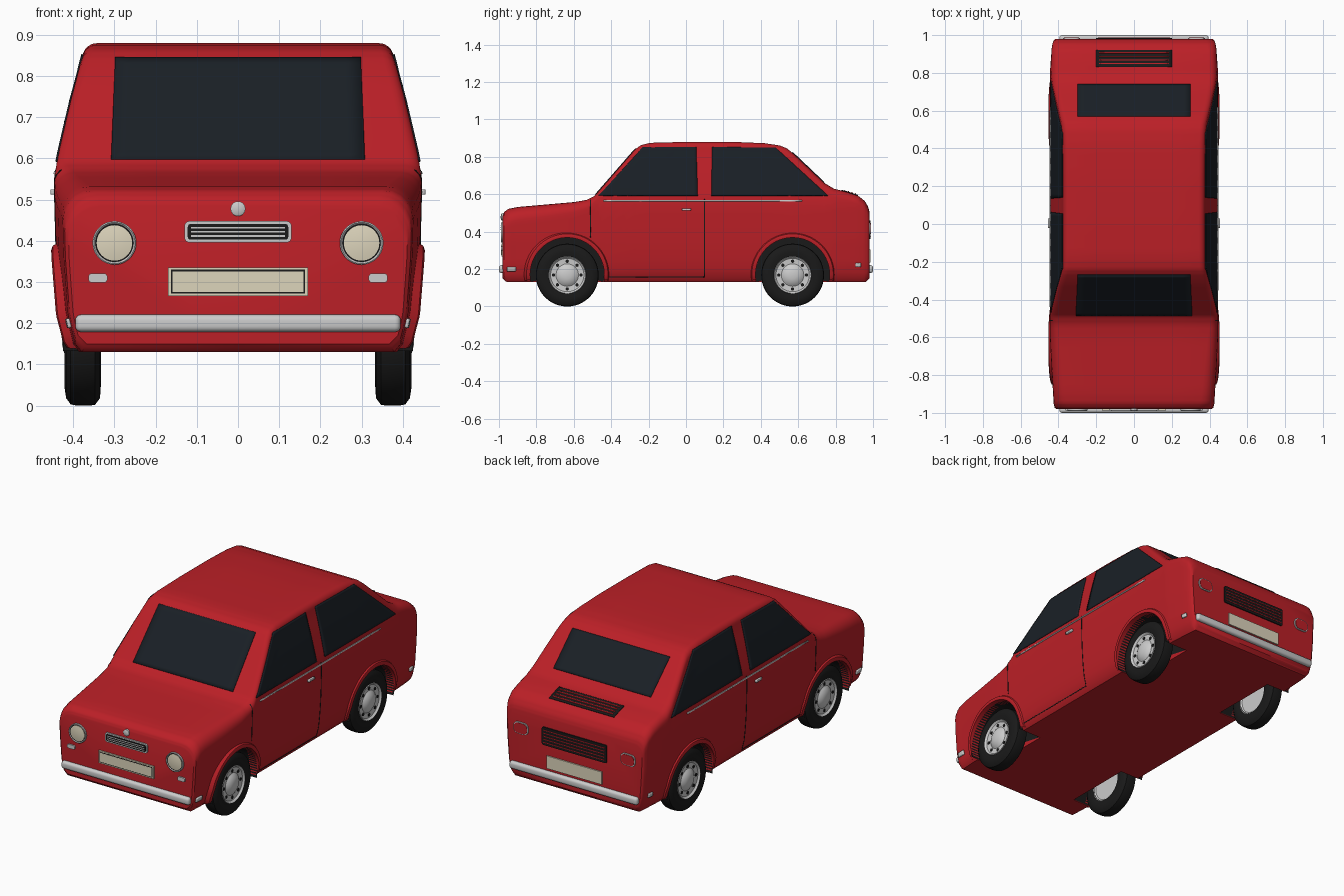
import bpy, bmesh, math
from mathutils import Vector
from mathutils.bvhtree import BVHTree

if "Cube" in bpy.data.objects:
    bpy.data.objects.remove(bpy.data.objects["Cube"])


def material(name, r, g, b):
    m = bpy.data.materials.new(name)
    m.diffuse_color = (r, g, b, 1)
    m.use_nodes = True
    m.node_tree.nodes["Principled BSDF"].inputs["Base Color"].default_value = m.diffuse_color
    return m


RED = material("red_paint", .5, .014, .02)
GLASS = material("dark_glass", .01, .014, .019)
BLACK = material("rubber", .01, .01, .01)
CHROME = material("chrome", .55, .55, .57)
CREAM = material("cream", .72, .66, .5)


def finish(name, bm, mat, angle=35, recalc=True):
    if recalc:
        bmesh.ops.recalc_face_normals(bm, faces=bm.faces)
    me = bpy.data.meshes.new(name)
    bm.to_mesh(me)
    bm.free()
    ob = bpy.data.objects.new(name, me)
    bpy.context.collection.objects.link(ob)
    me.materials.append(mat)
    smooth(ob, angle)
    return ob


def smooth(ob, angle):
    bpy.ops.object.select_all(action='DESELECT')
    ob.select_set(True)
    bpy.context.view_layer.objects.active = ob
    bpy.ops.object.shade_smooth_by_angle(angle=math.radians(angle))


def interp(table, x):
    for a, b in zip(table, table[1:]):
        if x <= b[0]:
            t = max(0, (x - a[0]) / (b[0] - a[0]))
            return a[1] + (b[1] - a[1]) * t
    return table[-1][1]


# Half width of the body against height
WIDTH = [(.13, .395), (.15, .412), (.22, .43), (.36, .441), (.55, .446), (.59, .44),
         (.75, .403), (.85, .376), (.88, .368)]
# Body stations: y, top height, corner radius, width scale
KEYS = [(-.98, .485, .08, .93), (-.972, .505, .08, .95), (-.95, .522, .075, .96),
        (-.9, .532, .07, .965), (-.75, .545, .065, .985), (-.6, .558, .055, 1), (-.53, .57, .045, 1),
        (-.49, .59, .035, 1), (-.46, .624, .035, 1), (-.27, .842, .035, 1), (-.24, .863, .035, 1),
        (-.19, .875, .035, 1), (0, .88, .035, 1), (.25, .88, .035, 1), (.42, .873, .035, 1),
        (.5, .861, .035, 1), (.54, .845, .035, 1), (.58, .812, .035, 1), (.74, .66, .04, 1),
        (.79, .63, .045, 1), (.86, .612, .045, .99), (.92, .592, .045, .98), (.955, .565, .045, .97),
        (.973, .535, .045, .955), (.98, .51, .045, .935)]


def section(y, h, r, s):
    b = .13 + max(0, abs(y) - .96)
    pts = [(0, b), (.395 * s, b)]
    for i in range(13):
        z = b + .02 + (h - r - b - .02) * i / 12
        pts.append((interp(WIDTH, z) * s, z))
    w = pts[-1][0]
    for i in range(1, 6):
        a = math.pi / 2 * i / 5
        pts.append((w - r * (1 - math.cos(a)), h - r + r * math.sin(a)))
    pts += [(.2, h), (0, h)]
    return [(x, y, z) for x, z in pts] + [(-x, y, z) for x, z in pts[-2:0:-1]]


# Body shell lofted along its length
bm = bmesh.new()
rings = []
for a, b in zip(KEYS, KEYS[1:]):
    for k in range(3):
        rings.append(section(*[p + (q - p) * k / 3 for p, q in zip(a, b)]))
rings.append(section(*KEYS[-1]))
rings = [[bm.verts.new(p) for p in ring] for ring in rings]
for a, b in zip(rings, rings[1:]):
    for i in range(len(a)):
        j = (i + 1) % len(a)
        bm.faces.new((a[i], a[j], b[j], b[i]))
bm.faces.new(rings[0])
bm.faces.new(rings[-1])
bmesh.ops.recalc_face_normals(bm, faces=bm.faces)
bm.normal_update()
SURFACE = BVHTree.FromBMesh(bm, epsilon=1e-5)
body = finish("body_shell", bm, RED)


def project(origin, ray):
    """Nearest body point along a ray, nudged when it slips between faces."""
    for k in range(5):
        nudge = Vector((.00013, .00017, .00011)) * k
        hit, nor, _, _ = SURFACE.ray_cast(Vector(origin) + nudge, Vector(ray))
        if hit and nor.dot(Vector(ray)) < 0:
            return hit, nor
    return SURFACE.find_nearest(Vector(origin))[:2]


def patch(name, quad, axis, mat, side=1, t=.004, n=16):
    """Panel laid on the body by projecting a quad along an axis."""
    bm = bmesh.new()
    a, b, c, d = [Vector(p) for p in quad]
    ray = {'x': (-side, 0, 0), 'y': (0, -side, 0), 'z': (0, 0, -1)}[axis]
    grid = []
    for i in range(n + 1):
        row = []
        for j in range(n + 1):
            u, v = a.lerp(b, i / n).lerp(d.lerp(c, i / n), j / n)
            hit, nor = project({'x': (2 * side, u, v), 'y': (u, 2 * side, v), 'z': (u, v, 2)}[axis], ray)
            row.append(bm.verts.new(hit + nor * t))
        grid.append(row)
    for i in range(n):
        for j in range(n):
            f = bm.faces.new((grid[i][j], grid[i + 1][j], grid[i + 1][j + 1], grid[i][j + 1]))
            f.normal_update()
            if f.normal.dot(Vector(ray)) > 0:
                f.normal_flip()
    ob = finish(name, bm, mat, recalc=False)
    mod = ob.modifiers.new("thickness", 'SOLIDIFY')
    mod.thickness, mod.offset = t + .002, -1
    return ob


def rect(u0, u1, v0, v1):
    return [(u0, v0), (u1, v0), (u1, v1), (u0, v1)]


def pad(name, loc, size, mat, r=0, axis=None):
    """Box with rounded edges, either all of them or those along one axis."""
    bm = bmesh.new()
    bmesh.ops.create_cube(bm, size=1)
    bmesh.ops.scale(bm, vec=size, verts=bm.verts)
    bmesh.ops.translate(bm, vec=loc, verts=bm.verts)
    edges = [e for e in bm.edges if axis is None
             or abs((e.verts[0].co - e.verts[1].co).normalized()[axis]) > .9]
    if r:
        bmesh.ops.bevel(bm, geom=edges, offset=r, segments=4, profile=.5, affect='EDGES')
    return finish(name, bm, mat)


def lathe(name, profile, centre, mat, axis='x', side=1, a0=0, a1=360, n=48, taper=False):
    """Spin (offset, radius) points about the x or y axis."""
    bm = bmesh.new()
    rows = []
    for k in range(n + 1):
        t = math.radians(a0 + (a1 - a0) * k / n)
        row = []
        for o, r in profile:
            c, s = r * math.cos(t), r * math.sin(t)
            f = interp(WIDTH, centre[2] + s) / .441 if taper else 1
            p = (o * side * f, c, s) if axis == 'x' else (c, o * side, s)
            row.append(bm.verts.new(Vector(p) + Vector(centre)))
        rows.append(row)
    for a, b in zip(rows, rows[1:]):
        for i in range(len(profile) - 1):
            bm.faces.new((a[i], a[i + 1], b[i + 1], b[i]))
    bmesh.ops.remove_doubles(bm, verts=bm.verts, dist=1e-5)
    return finish(name, bm, mat)


# Wheels, wells and arch flares
TYRE = [(.34, .095), (.333, .12), (.335, .15), (.347, .166), (.362, .168), (.39, .168), (.406, .165),
        (.417, .15), (.421, .125), (.415, .098)]
RIM = [(.412, .102), (.419, .098), (.41, .089), (.408, .06), (.414, .052), (.422, .04), (.427, .02), (.428, 0)]
for end, y in (("front", -.635), ("rear", .57)):
    for side, sn in ((1, "right"), (-1, "left")):
        tag, c = f"{end}_{sn}", (0, y, .17)
        cut = lathe("well_cutter", [(.28, 0), (.28, .2), (.6, .2), (.6, 0)], c, RED, side=side)
        mod = body.modifiers.new("well", 'BOOLEAN')
        mod.object, mod.operation, mod.solver = cut, 'DIFFERENCE', 'EXACT'
        bpy.context.view_layer.objects.active = body
        bpy.ops.object.modifier_apply(modifier=mod.name)
        bpy.data.objects.remove(cut)
        lathe(f"{tag}_wheel_well", [(.283, 0), (.283, .198), (.425, .198)], c, BLACK, side=side, a0=-11, a1=191)
        lathe(f"{tag}_arch_flare", [(.39, .198), (.451, .198), (.453, .207), (.449, .218), (.425, .232)],
              c, RED, side=side, a0=-8, a1=188, taper=True)
        c = (0, y, .168)
        lathe(f"{tag}_tyre", TYRE, c, BLACK, side=side)
        lathe(f"{tag}_rim", RIM, c, CHROME, side=side)
        lathe(f"{tag}_rim_back", [(.338, .1), (.345, .09), (.345, 0)], c, CHROME, side=side)
        for k in range(8):
            a = k * math.pi / 4
            lathe(f"{tag}_rim_hole_{k}", [(.408, .009), (.4115, .009), (.4115, 0)],
                  (0, y + .074 * math.cos(a), .168 + .074 * math.sin(a)), BLACK, side=side, n=10)
smooth(body, 35)

# Windows, door seams, waist trim, handles and side lamps
patch("windscreen", [(-.308, .597), (.308, .597), (.298, .843), (-.298, .843)], 'y', GLASS, -1)
patch("rear_window", rect(-.3, .3, .568, .738), 'z', GLASS)
for side, sn in ((1, "right"), (-1, "left")):
    patch(f"{sn}_front_window", [(-.468, .592), (.063, .592), (.055, .853), (-.232, .85)], 'x', GLASS, side, n=24)
    patch(f"{sn}_rear_window", [(.135, .592), (.76, .592), (.48, .848), (.14, .853)], 'x', GLASS, side, n=24)
    for k, q in enumerate((rect(-.512, -.508, .37, .585), rect(.097, .101, .16, .575), rect(-.44, .1, .156, .16))):
        patch(f"{sn}_door_seam_{k}", q, 'x', BLACK, side, t=.0015)
    patch(f"{sn}_waist_trim", rect(-.44, .62, .562, .569), 'x', CHROME, side)
    patch(f"{sn}_door_handle", rect(-.022, .028, .513, .525), 'x', CHROME, side, t=.01, n=4)
    patch(f"{sn}_front_side_lamp", rect(-.955, -.91, .19, .212), 'x', CHROME, side, t=.008, n=4)
    patch(f"{sn}_rear_side_lamp", rect(.905, .935, .212, .232), 'x', CHROME, side, t=.008, n=4)
    # Headlights, indicators and tail lights
    c = (side * .3, 0, .395)
    lathe(f"{sn}_headlight_ring", [(.975, .053), (.988, .053), (.99, .05), (.986, .046)], c, CHROME, 'y', -1)
    lathe(f"{sn}_headlight_gap", [(.984, .0475), (.984, 0)], c, BLACK, 'y', -1)
    lathe(f"{sn}_headlight_lens", [(.98, .043), (.986, .043), (.989, .025), (.99, 0)], c, CREAM, 'y', -1)
    pad(f"{sn}_indicator", (side * .34, -.98, .31), (.046, .016, .022), CHROME, .008, 1)
    pad(f"{sn}_tail_light_ring", (side * .33, .98, .415), (.09, .012, .066), CHROME, .026, 1)
    pad(f"{sn}_tail_light", (side * .33, .98, .415), (.08, .016, .056), RED, .022, 1)

# Front grille, badge disc, plates and bumpers
pad("grille_frame", (0, -.98, .422), (.26, .014, .052), CHROME, .012, 1)
pad("grille_recess", (0, -.98, .422), (.244, .018, .038), BLACK, .007, 1)
for k in (-1, 0, 1):
    pad(f"grille_bar_{k + 1}", (0, -.98, .422 + k * .01), (.228, .022, .004), CHROME)
lathe("badge_disc", [(.965, .018), (.987, .018), (.99, .012), (.991, 0)], (0, 0, .478), CHROME, 'y', -1)
for end, s, z in (("front", -1, .301), ("rear", 1, .27)):
    pad(f"{end}_plate", (0, s * .98, z), (.34, .014, .07), CREAM)
    pad(f"{end}_bumper", (0, s * .983, .2), (.79, .034, .042), CHROME, .014)
    pad(f"{end}_bumper_ridge", (0, s * .99, .2), (.77, .02, .018), CHROME, .007)
pad("front_plate_line", (0, -.98, .301), (.326, .0155, .058), BLACK)
pad("front_plate_face", (0, -.98, .301), (.318, .017, .05), CREAM)

# Rear engine grille and deck vent
pad("rear_grille", (0, .98, .41), (.4, .012, .1), BLACK, .01, 1)
for k in range(5):
    pad(f"rear_grille_slat_{k}", (0, .98, .376 + k * .017), (.38, .016, .004), RED)
patch("deck_vent", rect(-.2, .2, .83, .92), 'z', BLACK)
for k in range(4):
    y = .845 + k * .019
    patch(f"deck_vent_slat_{k}", rect(-.185, .185, y, y + .005), 'z', RED, t=.008, n=8)
